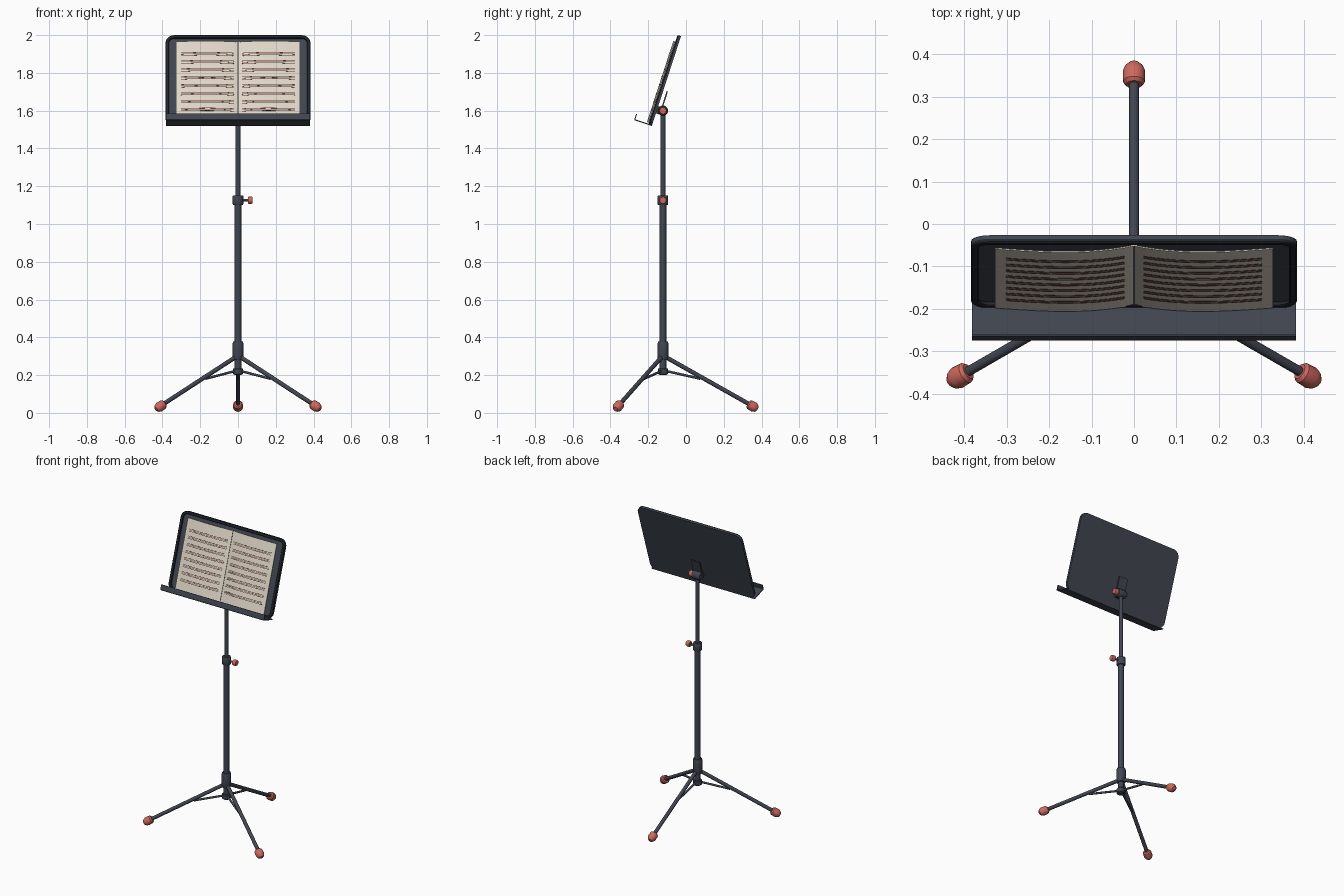
import bpy, bmesh, math
from mathutils import Vector

if "Cube" in bpy.data.objects:
    bpy.data.objects.remove(bpy.data.objects["Cube"])

def mat(name, c):
    m = bpy.data.materials.new(name)
    m.diffuse_color = (*c, 1)
    m.use_nodes = True
    m.node_tree.nodes["Principled BSDF"].inputs["Base Color"].default_value = m.diffuse_color
    return m

SLATE = mat("slate_metal", (0.052, 0.061, 0.08))
DARK = mat("dark_trim", (0.017, 0.02, 0.026))
CORAL = mat("coral_rubber", (0.62, 0.14, 0.11))
PAPER = mat("cream_paper", (0.75, 0.69, 0.59))
INK = mat("dark_ink", (0.05, 0.04, 0.035))
RED = mat("red_ink", (0.4, 0.07, 0.04))
FOLD = mat("fold_grey", (0.2, 0.18, 0.16))

def finish(bm, name, m, smooth=True):
    bmesh.ops.recalc_face_normals(bm, faces=bm.faces)
    me = bpy.data.meshes.new(name)
    bm.to_mesh(me)
    bm.free()
    ob = bpy.data.objects.new(name, me)
    bpy.context.collection.objects.link(ob)
    me.materials.append(m)
    if smooth:
        bpy.ops.object.select_all(action='DESELECT')
        ob.select_set(True)
        bpy.context.view_layer.objects.active = ob
        bpy.ops.object.shade_smooth_by_angle(angle=math.radians(35))
    return ob

def lathe(name, a, b, profile, m, seg=24):
    """Rings of (fraction along a-b, radius), capped at both ends."""
    a, b = Vector(a), Vector(b)
    q = (b - a).to_track_quat('Z', 'Y')
    bm = bmesh.new()
    rings = []
    for t, r in profile:
        c = a.lerp(b, t)
        rings.append([bm.verts.new(c + q @ Vector((r * math.cos(2 * math.pi * i / seg),
                      r * math.sin(2 * math.pi * i / seg), 0))) for i in range(seg)])
    for p, n in zip(rings, rings[1:]):
        for i in range(seg):
            j = (i + 1) % seg
            bm.faces.new((p[i], p[j], n[j], n[i]))
    bm.faces.new(rings[0])
    bm.faces.new(rings[-1])
    return finish(bm, name, m)

def tube(name, a, b, r, m=SLATE):
    return lathe(name, a, b, [(0, r), (1, r)], m)

def collar(name, a, b, r, m=SLATE, c=0.1):
    return lathe(name, a, b, [(0, r * 0.88), (c, r), (1 - c, r), (1, r * 0.88)], m)

# ---- pole ----
PY = -0.122
def P(z, x=0):
    return (x, PY, z)

tube("lower_pole", P(0.20), P(1.11), 0.0175)
tube("upper_pole", P(1.10), P(1.60), 0.0125)
collar("base_hub", P(0.28), P(0.377), 0.029)
collar("brace_ring", P(0.204), P(0.236), 0.027)
collar("height_collar", P(1.10), P(1.152), 0.028)
tube("height_screw", P(1.126, 0.02), P(1.126, 0.06), 0.006)
collar("height_knob", P(1.126, 0.052), P(1.126, 0.077), 0.019, CORAL, 0.2)

# ---- tripod ----
for k, ang in enumerate((90, 210, 330)):
    d = Vector((math.cos(math.radians(ang)), math.sin(math.radians(ang)), 0))
    def L(r, z):
        return Vector((0, PY, z)) + d * r
    tube(f"leg_{k}", L(0.012, 0.297), L(0.475, 0.036), 0.0115)
    tube(f"brace_{k}", L(0.015, 0.222), L(0.197, 0.181), 0.0065)
    axis = (L(0.475, 0.036) - L(0.012, 0.297)).normalized()
    c = L(0.476, 0.034)
    lathe(f"foot_{k}", c - axis * 0.029, c + axis * 0.029,
          [(0, 0.019), (0.14, 0.0255), (0.62, 0.0265), (0.85, 0.021), (1, 0.012)], CORAL)

# ---- tilted desk: x across, s up the slope, n out of the front ----
TILT = math.radians(18)
ORG = Vector((0, -0.181, 1.519))
U = Vector((0, math.sin(TILT), math.cos(TILT)))
N = Vector((0, -math.cos(TILT), math.sin(TILT)))
def D(x, s, n):
    return ORG + Vector((x, 0, 0)) + U * s + N * n

HW, H = 0.384, 0.50
def rounded(inset, r, n):
    pts = []
    for cx, cs, a0 in ((1, 1, 0), (-1, 1, 90), (-1, 0, 180), (1, 0, 270)):
        x = cx * (HW - inset - r)
        s = H - inset - r if cs else inset + r
        for i in range(9):
            a = math.radians(a0 + i * 90 / 8)
            pts.append(D(x + r * math.cos(a), s + r * math.sin(a), n))
    return pts

def loops(name, rings, m, closed):
    bm = bmesh.new()
    vs = [[bm.verts.new(p) for p in ring] for ring in rings]
    pairs = list(zip(vs, vs[1:])) + ([(vs[-1], vs[0])] if closed else [])
    for p, q in pairs:
        for i in range(len(p)):
            j = (i + 1) % len(p)
            bm.faces.new((p[i], p[j], q[j], q[i]))
    if not closed:
        bm.faces.new(vs[0])
        bm.faces.new(vs[-1])
    return finish(bm, name, m)

loops("desk_panel", [rounded(0, 0.045, 0), rounded(0, 0.045, 0.009)], SLATE, False)
loops("desk_rim", [rounded(0, 0.045, 0.009), rounded(0, 0.045, 0.016), rounded(0.003, 0.042, 0.019),
                   rounded(0.015, 0.03, 0.019), rounded(0.018, 0.027, 0.016),
                   rounded(0.018, 0.027, 0.009)], DARK, True)

def extrude(name, prof, hw, m):
    """Closed (s, n) profile swept across x."""
    bm = bmesh.new()
    l, r = [[bm.verts.new(D(x, s, n)) for s, n in prof] for x in (-hw, hw)]
    for i in range(len(prof)):
        j = (i + 1) % len(prof)
        bm.faces.new((l[i], l[j], r[j], r[i]))
    bm.faces.new(l)
    bm.faces.new(r)
    return finish(bm, name, m, False)

# tray with upturned lip
extrude("tray", [(0, 0), (0, 0.096), (0.003, 0.099), (0.036, 0.099), (0.036, 0.094),
                 (0.006, 0.094), (0.006, 0)], 0.382, SLATE)

# ---- tilt hinge ----
extrude("hinge_plate", [(0.085, -0.025), (0.2, -0.025), (0.2, -0.018), (0.085, -0.018)], 0.032, SLATE)
extrude("hinge_block", [(0.07, -0.03), (0.11, -0.03), (0.11, 0), (0.07, 0)], 0.02, SLATE)
collar("hinge_hub", P(1.60, -0.03), P(1.60, 0.03), 0.027)
collar("hinge_knob", P(1.60, 0.028), P(1.60, 0.055), 0.02, CORAL, 0.2)

# ---- open music book ----
PW = 0.328
def page_n(x):
    t = abs(x) / PW
    return 0.014 + 0.008 * t + 0.013 * math.sin(math.pi * t ** 0.8)

def sheet(name, x0, x1, bands, off, th, m, seg=20):
    """Curved strips that follow the page, one for each (s0, s1) band."""
    bm = bmesh.new()
    for s0, s1 in bands:
        rows = []
        for i in range(seg + 1):
            x = x0 + (x1 - x0) * i / seg
            n = page_n(x) + off
            rows.append([bm.verts.new(D(x, s, k)) for s, k in
                         ((s0, n - th), (s1, n - th), (s1, n), (s0, n))])
        for p, q in zip(rows, rows[1:]):
            for i in range(4):
                j = (i + 1) % 4
                bm.faces.new((p[i], p[j], q[j], q[i]))
        bm.faces.new(rows[0])
        bm.faces.new(rows[-1])
    return finish(bm, name, m)

staves = [0.083 + 0.0442 * i for i in range(8)]
for side, sx in (("left", -1), ("right", 1)):
    sheet(f"page_{side}", 0, sx * PW, [(0.012, 0.463)], 0, 0.003, PAPER)
    sheet(f"staff_lines_{side}", sx * 0.022, sx * 0.302,
          [(s + o - 0.0013, s + o + 0.0013) for s in staves for o in (-0.007, 0.007)],
          0.0008, 0.001, INK)
    sheet(f"note_lines_{side}", sx * 0.022, sx * 0.302,
          [(s - 0.0013, s + 0.0013) for s in staves], 0.0008, 0.001, RED)
sheet("page_fold", -0.002, 0.002, [(0.012, 0.463)], 0.001, 0.002, FOLD, 2)
